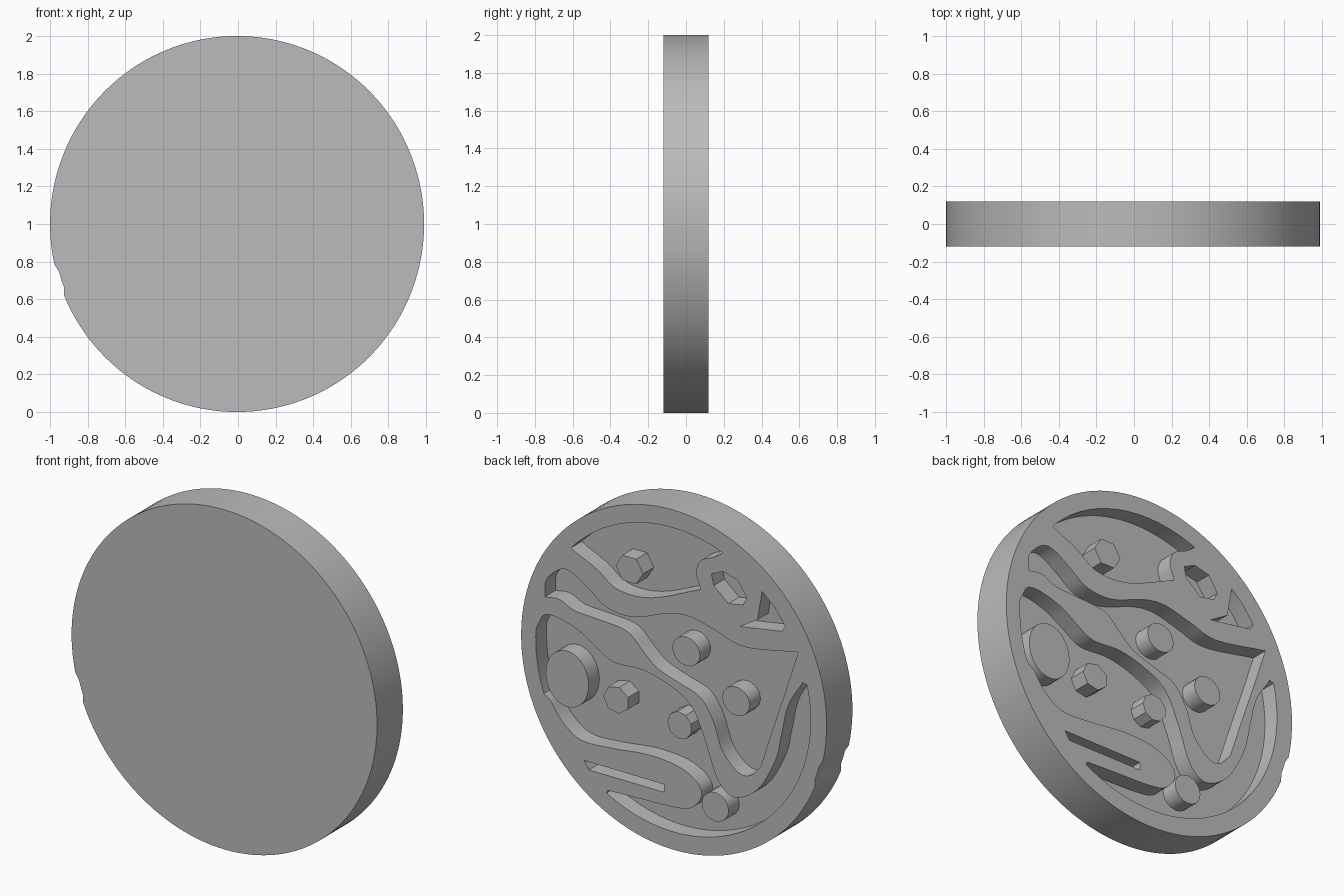
import bpy, bmesh, math
from mathutils import Vector

if "Cube" in bpy.data.objects:
    bpy.data.objects.remove(bpy.data.objects["Cube"], do_unlink=True)

FRONT, FLOOR, BACK = -0.12, 0.02, 0.12
RIM = 0.895

grey = bpy.data.materials.new("matte_grey")
grey.use_nodes = True
grey.diffuse_color = (0.5, 0.5, 0.5, 1)
grey.node_tree.nodes["Principled BSDF"].inputs["Base Color"].default_value = grey.diffuse_color


def smooth(points, steps=5):
    """Catmull-Rom curve through an open run of (x, z) points."""
    p = [Vector(q) for q in points]
    p = [2 * p[0] - p[1]] + p + [2 * p[-1] - p[-2]]
    out = []
    for a, b, c, d in zip(p, p[1:], p[2:], p[3:]):
        for i in range(steps):
            t = i / steps
            out.append(0.5 * (2 * b + (c - a) * t + (2 * a - 5 * b + 4 * c - d) * t ** 2
                              + (3 * b - a - 3 * c + d) * t ** 3))
    return out + [p[-2]]


def arc(start, end, rx=RIM, rz=RIM, centre=(0, 0), n=24):
    """Elliptical arc between two angles in degrees."""
    angles = [math.radians(start + (end - start) * i / n) for i in range(n + 1)]
    return [Vector((centre[0] + rx * math.cos(a), centre[1] + rz * math.sin(a))) for a in angles]


def join(*runs):
    """Chain runs into one closed outline, dropping repeated points."""
    out = []
    for p in (Vector(q) for run in runs for q in run):
        if not out or (p - out[-1]).length > 0.004:
            out.append(p)
    if (out[0] - out[-1]).length < 0.004:
        out.pop()
    return out


def prism(name, outlines, y0, y1):
    """Extrude closed outlines along y into one object."""
    bm = bmesh.new()
    for outline in outlines:
        face = bm.faces.new([bm.verts.new((x, y0, z + 1)) for x, z in outline])
        cap = bmesh.ops.extrude_face_region(bm, geom=[face])["geom"]
        for v in cap:
            if isinstance(v, bmesh.types.BMVert):
                v.co.y = y1
    # the source face stays as the front cap
    bmesh.ops.recalc_face_normals(bm, faces=bm.faces)
    mesh = bpy.data.meshes.new(name)
    bm.to_mesh(mesh)
    bm.free()
    mesh.materials.append(grey)
    obj = bpy.data.objects.new(name, mesh)
    bpy.context.collection.objects.link(obj)
    return obj


def activate(obj):
    bpy.ops.object.select_all(action="DESELECT")
    obj.select_set(True)
    bpy.context.view_layer.objects.active = obj


# Disc outline with a small nick low on its right edge
outer = arc(0, 357.5, 0.995, 1, (-0.005, 0), 143)
outer = [p * (0.985 if p.x < 0 and -0.36 < p.y < -0.23 else 1) for p in outer]
disc = prism("disc", [outer], FRONT, BACK)

# Top pocket, with a scooped right end
top_pocket = join(
    arc(42, 111),
    smooth([(-0.32, 0.83), (-0.26, 0.79), (-0.18, 0.75), (-0.15, 0.67), (-0.18, 0.58)]),
    smooth([(-0.18, 0.58), (0.14, 0.445), (0.36, 0.435), (0.5, 0.52), (0.666, 0.595)]))

# Eye-shaped hole and small triangular pocket
eye = [(-0.25, 0.69), (-0.325, 0.725), (-0.42, 0.7), (-0.48, 0.61),
       (-0.455, 0.562), (-0.36, 0.545), (-0.265, 0.625)]
triangle = [(-0.58, 0.675), (-0.66, 0.605), (-0.73, 0.51), (-0.71, 0.475),
            (-0.435, 0.43), (-0.55, 0.5)]

# Wavy channel that opens to the right and ends in a lower tip
wave_pocket = join(
    smooth([(0.835, 0.265), (0.825, 0.37), (0.73, 0.457), (0.65, 0.45), (0.545, 0.385),
            (0.43, 0.31), (0.26, 0.3), (0.02, 0.385), (-0.12, 0.4), (-0.29, 0.36),
            (-0.47, 0.318), (-0.815, 0.38)]),
    smooth([(-0.815, 0.38), (-0.73, 0.12), (-0.645, -0.13), (-0.57, -0.36)]),
    smooth([(-0.57, -0.36), (-0.5, -0.43), (-0.42, -0.43), (-0.32, -0.33), (-0.26, -0.17),
            (-0.176, -0.055), (-0.045, -0.01), (0.1, 0.04), (0.19, 0.11), (0.3, 0.205),
            (0.477, 0.225), (0.64, 0.235), (0.74, 0.275), (0.835, 0.265)]))

# Large lower pocket wrapping around a raised tongue
lower_pocket = join(
    smooth([(0.88, 0.09), (0.84, 0.157), (0.755, 0.165), (0.615, 0.125), (0.51, 0.063),
            (0.39, 0), (0.2, 0.005), (0.02, -0.04), (-0.12, -0.125), (-0.21, -0.306),
            (-0.29, -0.51), (-0.4, -0.585), (-0.55, -0.5), (-0.665, -0.3), (-0.705, -0.14),
            (-0.75, 0.05), (-0.845, 0.21)]),
    arc(167, 299, n=48),
    smooth([(0.425, -0.765), (0.21, -0.757), (0.02, -0.75), (-0.11, -0.727), (-0.185, -0.64),
            (-0.155, -0.56), (-0.03, -0.5), (0.17, -0.485), (0.4, -0.51), (0.6, -0.515),
            (0.72, -0.44), (0.8, -0.333)]),
    arc(-20, 4, n=8))

# Slot through the tongue
slot = [(0.58, -0.63), (0.06, -0.632), (0.06, -0.678), (0.55, -0.678)]

cutter = prism("pocket_cutter", [top_pocket, eye, triangle, wave_pocket, lower_pocket, slot],
               FLOOR, BACK + 0.1)
cutter.hide_render = True
activate(disc)
cut = disc.modifiers.new("pockets", "BOOLEAN")
cut.operation, cut.solver, cut.object = "DIFFERENCE", "EXACT", cutter
bpy.ops.object.modifier_apply(modifier=cut.name)
bpy.data.objects.remove(cutter, do_unlink=True)
bpy.ops.object.shade_smooth_by_angle(angle=math.radians(30))

# Posts standing on the pocket floors: centre, radii, sides
posts = {
    "top_post": ((0.285, 0.572), 0.09, 0.085, 6),
    "middle_post": ((-0.085, 0.19), 0.09, 0.085, 20),
    "large_post": ((0.69, -0.18), 0.14, 0.165, 28),
    "left_post": ((0.37, -0.217), 0.085, 0.08, 7),
    "centre_post": ((-0.042, -0.257), 0.08, 0.08, 9),
    "right_post": ((-0.41, -0.016), 0.09, 0.085, 14),
    "bottom_post": ((-0.274, -0.675), 0.088, 0.085, 16),
}
for name, (centre, rx, rz, sides) in posts.items():
    post = prism(name, [arc(0, 360 - 360 / sides, rx, rz, centre, sides - 1)], FLOOR, BACK)
    activate(post)
    bpy.ops.object.shade_smooth_by_angle(angle=math.radians(30))
